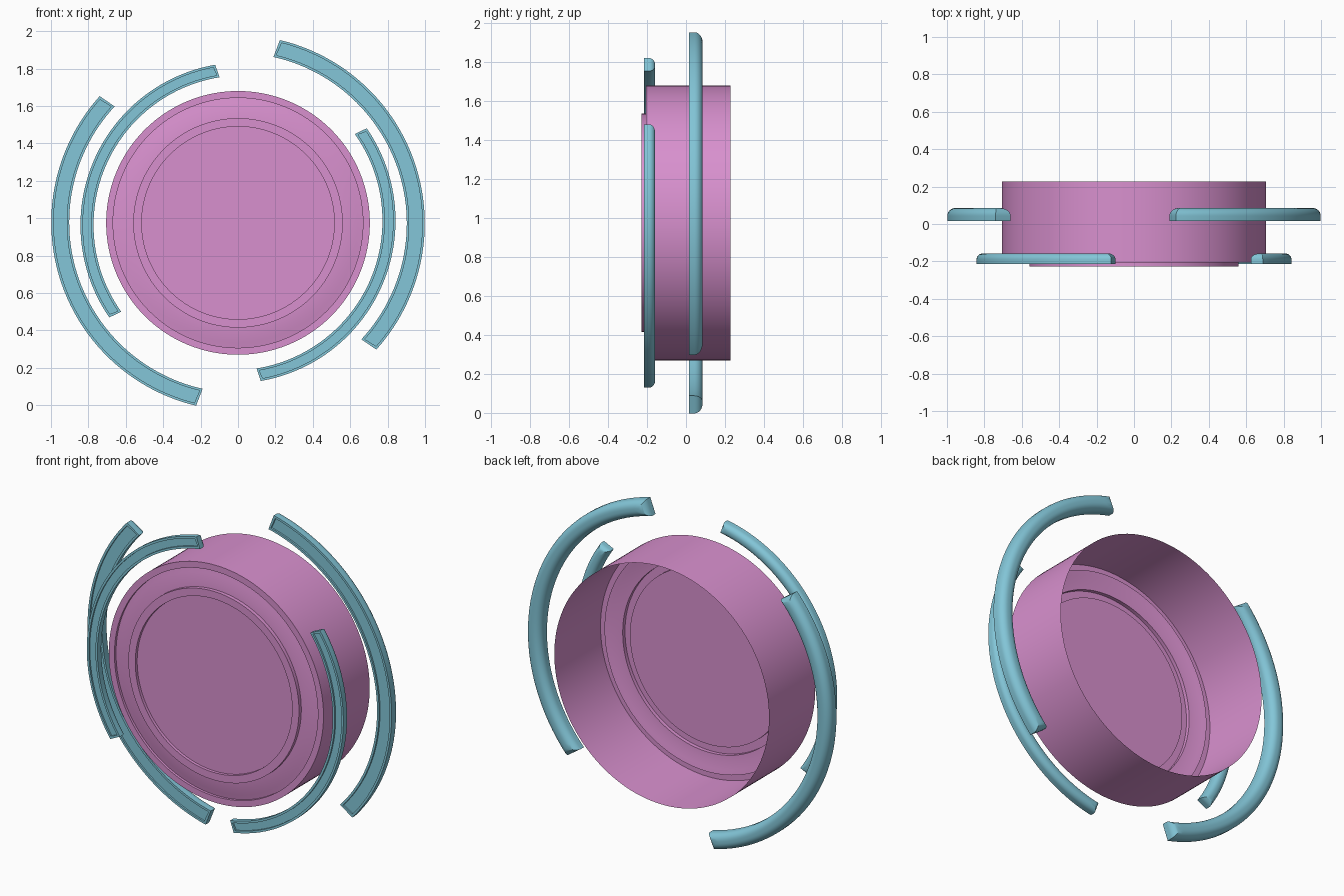
import bpy, bmesh
from math import sin, cos, pi, radians

cube = bpy.data.objects.get("Cube")
if cube:
    bpy.data.objects.remove(cube)

CENTRE_Z = 0.975


def material(name, rgb):
    m = bpy.data.materials.new(name)
    m.use_nodes = True
    m.diffuse_color = (*rgb, 1)
    m.node_tree.nodes["Principled BSDF"].inputs["Base Color"].default_value = (*rgb, 1)
    return m


def finish(bm, name, mat):
    mesh = bpy.data.meshes.new(name)
    bmesh.ops.recalc_face_normals(bm, faces=bm.faces)
    bm.to_mesh(mesh)
    bm.free()
    ob = bpy.data.objects.new(name, mesh)
    mesh.materials.append(mat)
    bpy.context.collection.objects.link(ob)
    bpy.ops.object.select_all(action="DESELECT")
    ob.select_set(True)
    bpy.context.view_layer.objects.active = ob
    bpy.ops.object.shade_smooth_by_angle(angle=radians(32))
    return ob


pink = material("orchid pink", (0.69, 0.28, 0.62))
blue = material("soft teal blue", (0.227, 0.565, 0.687))


# Open-backed drum: thin shell lathed from a (radius, y) profile
def lathe(name, profile, mat, sides=128):
    bm = bmesh.new()
    rings = [[bm.verts.new((r * cos(2 * pi * i / sides), y,
                            CENTRE_Z + r * sin(2 * pi * i / sides)))
              for i in range(sides)] for r, y in profile]
    for a, b in zip(rings, rings[1:]):
        for i in range(sides):
            j = (i + 1) % sides
            bm.faces.new((a[i], a[j], b[j], b[i]))
    bm.faces.new(rings[-1])
    return finish(bm, name, mat)


lathe("drum", [(0.705, 0.228), (0.705, -0.205), (0.668, -0.205), (0.668, -0.19),
               (0.64, -0.195), (0.6, -0.203), (0.56, -0.206), (0.56, -0.228),
               (0.515, -0.228), (0.515, -0.21)], pink)


# Curved bar: stacked outlines give a recessed front and a rounded back
def arc_bar(name, inner, outer, start, end, slant, shift, front, back, rnd, turn):
    mid = radians((start + end) / 2)
    cx, cz = -shift * cos(mid), -shift * sin(mid)
    levels = [(0.013, front + 0.01), (0.013, front), (0, front)]
    steps = 8
    levels += [(rnd * (1 - cos(k * pi / 2 / steps)),
                back - rnd + rnd * sin(k * pi / 2 / steps)) for k in range(steps + 1)]
    n = 56
    bm = bmesh.new()
    loops = []
    for inset, y in levels:
        sides = []
        for r, lean in ((outer - inset, slant), (inner + inset, -slant)):
            a0 = radians(start + lean) + inset / r
            a1 = radians(end - lean) - inset / r
            row = []
            for i in range(n + 1):
                a = a0 + (a1 - a0) * i / n
                x, z = cx + r * cos(a), cz + r * sin(a)
                row.append(bm.verts.new((turn * x, y, CENTRE_Z + turn * z)))
            sides.append(row)
        loops.append(sides)
    for lo, hi in zip(loops, loops[1:]):
        a = lo[0] + lo[1][::-1]
        b = hi[0] + hi[1][::-1]
        for i in range(len(a)):
            j = (i + 1) % len(a)
            bm.faces.new((a[i], a[j], b[j], b[i]))
    for o, p in (loops[0], loops[-1]):
        for i in range(n):
            bm.faces.new((o[i], o[i + 1], p[i + 1], p[i]))
    return finish(bm, name, mat=blue)


# Each bar repeats, turned half way round the drum
for side, turn in (("right", 1), ("left", -1)):
    arc_bar("outer_arc_" + side, 0.912, 1.008, 137.6, 257.0, 0.4, 0.01,
            0.015, 0.085, 0.042, turn)
    arc_bar("inner_arc_" + side, 0.8, 0.87, 99.5, 215.0, 0.4, 0.03,
            -0.215, -0.158, 0.032, turn)
